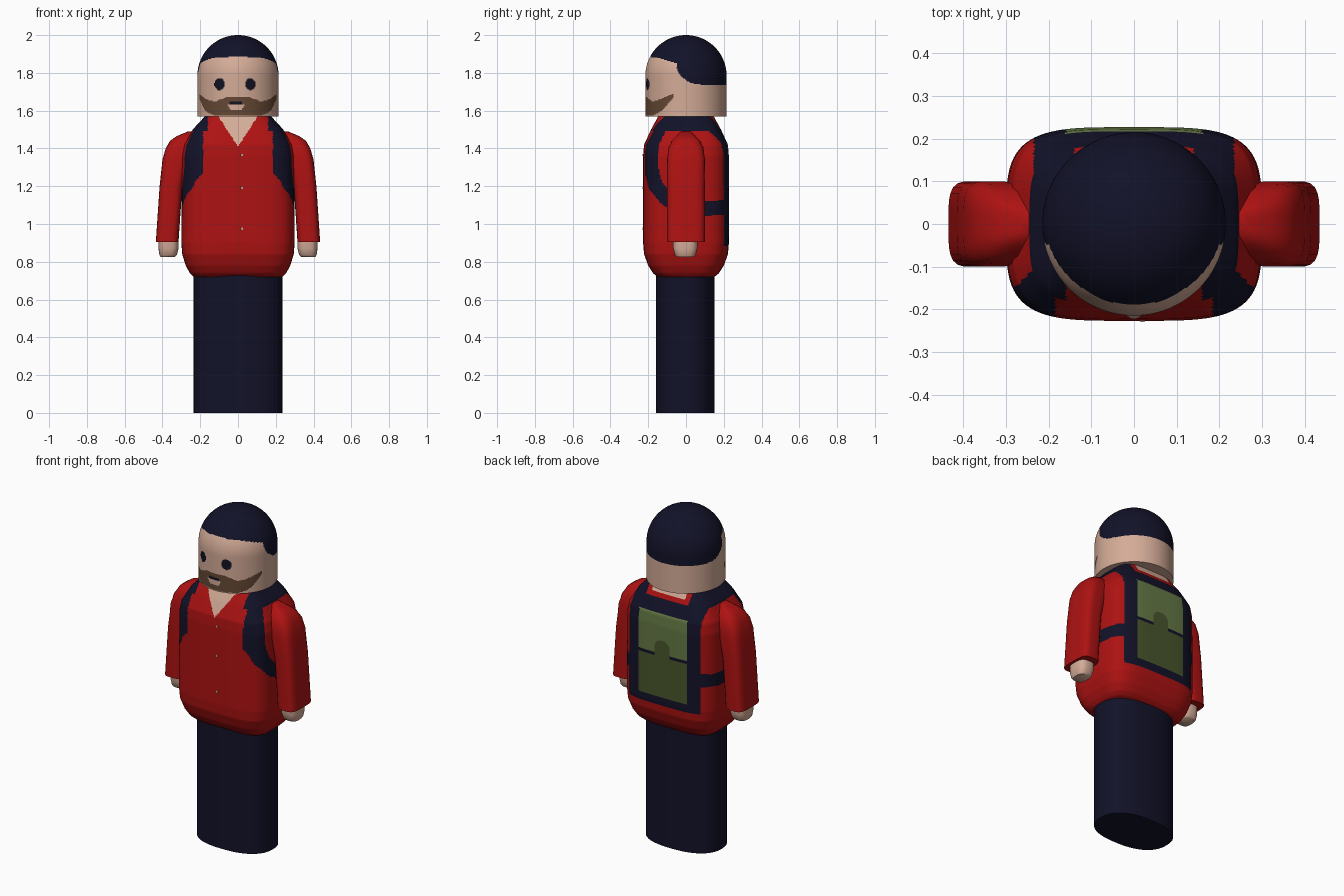
import bpy, bmesh, math
from mathutils import Vector

cube = bpy.data.objects.get("Cube")
if cube:
    bpy.data.objects.remove(cube)

COLOURS = {
    "skin": (0.66, 0.41, 0.31), "red_cloth": (0.42, 0.006, 0.006),
    "navy_cloth": (0.006, 0.006, 0.022), "beard_brown": (0.13, 0.065, 0.035),
    "dark_feature": (0.006, 0.006, 0.015), "light_green": (0.13, 0.19, 0.06),
    "dark_green": (0.065, 0.09, 0.025),
}
NAMES = list(COLOURS)
for key, rgb in COLOURS.items():
    mat = bpy.data.materials.new(key)
    mat.use_nodes = True
    mat.diffuse_color = (*rgb, 1)
    mat.node_tree.nodes["Principled BSDF"].inputs["Base Color"].default_value = (*rgb, 1)


def interp(table, x):
    """Piecewise linear lookup; each row is a key followed by its values."""
    if x <= table[0][0]:
        return table[0][1:]
    for a, b in zip(table, table[1:]):
        if x <= b[0]:
            t = (x - a[0]) / (b[0] - a[0])
            return [u + (v - u) * t for u, v in zip(a[1:], b[1:])]
    return table[-1][1:]


def refine(rows, count):
    """Resample a profile into evenly spaced rings."""
    low, high = rows[0][0], rows[-1][0]
    zs = [low + (high - low) * i / count for i in range(count + 1)]
    return [(z, *interp(rows, z)) for z in zs]


def loft(name, rings, power, segs, rule):
    """Superellipse rings (z, centre x, centre y, half x, half y), coloured by rule."""
    bm = bmesh.new()
    loops = []
    for z, cx, cy, hx, hy in rings:
        loop = []
        for i in range(segs):
            a = math.tau * i / segs
            c, s = math.cos(a), math.sin(a)
            r = (abs(c / hx) ** power + abs(s / hy) ** power) ** (-1 / power)
            loop.append(bm.verts.new((cx + r * c, cy + r * s, z)))
        loops.append(loop)
    for a, b in zip(loops, loops[1:]):
        for i in range(segs):
            j = (i + 1) % segs
            bm.faces.new((a[i], a[j], b[j], b[i]))
    bm.faces.new(loops[0][::-1])
    bm.faces.new(loops[-1])
    for f in bm.faces:
        f.material_index = NAMES.index(rule(*f.calc_center_median()))
    mesh = bpy.data.meshes.new(name)
    bm.to_mesh(mesh)
    bm.free()
    for key in NAMES:
        mesh.materials.append(bpy.data.materials[key])
    obj = bpy.data.objects.new(name, mesh)
    bpy.context.collection.objects.link(obj)
    bpy.ops.object.select_all(action="DESELECT")
    obj.select_set(True)
    bpy.context.view_layer.objects.active = obj
    bpy.ops.object.shade_smooth_by_angle(angle=math.radians(45))
    return obj


def plain(key):
    return lambda x, y, z: key


# Head: hair, beard, eyes and mouth are regions of one dome
HAIRLINE = [(-0.215, 1.89), (-0.15, 1.88), (-0.05, 1.85), (-0.045, 1.81),
            (-0.02, 1.775), (0.03, 1.745), (0.1, 1.735)]
BEARD = [(0, 1.67, 1.575), (0.25, 1.675, 1.575), (0.6, 1.647, 1.575),
         (0.8, 1.655, 1.585), (1.0, 1.67, 1.61), (1.26, 1.69, 1.67)]


def head_rule(x, y, z):
    if z > interp(HAIRLINE, y)[0]:
        return "navy_cloth"
    if y < 0:
        for ex in (-0.098, 0.066):
            if ((x - ex) / 0.027) ** 2 + ((z - 1.74) / 0.032) ** 2 < 1:
                return "dark_feature"
        mx = abs(x + 0.01)
        if mx < 0.035 and 1.632 < z < 1.648:
            return "dark_feature"
        if mx < 0.045 - (1.632 - z) * 0.6 and 1.605 < z <= 1.632:
            return "skin"
        angle = math.atan2(abs(x), -y)
        top, bottom = interp(BEARD, angle)
        if angle < 1.26 and bottom < z < top:
            return "beard_brown"
    return "skin"


R, DOME_Z = 0.215, 1.785
head_rings = refine([(1.57, 0, 0, R, R), (DOME_Z, 0, 0, R, R)], 44)
for i in range(1, 60):
    a = math.pi / 2 * i / 60
    head_rings.append((DOME_Z + R * math.sin(a), 0, 0, R * math.cos(a), R * math.cos(a)))
loft("head", head_rings, 2, 240, head_rule)

# Torso: shirt, neckline, straps and pack are regions of one body
STRAP = [Vector(p) for p in ((-0.13, 1.53), (-0.185, 1.42), (-0.187, 1.3), (-0.16, 1.2),
                             (-0.1, 1.13), (0, 1.085), (0.1, 1.08), (0.22, 1.09))]


def strap_distance(y, z):
    p, best = Vector((y, z)), 9
    for a, b in zip(STRAP, STRAP[1:]):
        d = b - a
        t = max(0, min(1, (p - a).dot(d) / d.length_squared))
        best = min(best, (a + d * t - p).length)
    return best


def pack_rule(ax, z):
    if ax < 0.16 and 0.93 < z < 1.43:
        tab = ax < 0.05 and z < 1.225 + math.sqrt(max(0, 0.0025 - ax * ax))
        if z < 1.175 or tab:
            return "dark_green"
        return "light_green" if z > 1.192 else "navy_cloth"
    return "navy_cloth"


def torso_rule(x, y, z):
    ax = abs(x)
    if y < 0 and z > 1.41 and ax < 0.65 * (z - 1.41):
        return "skin"
    if y > 0.1 and z > 1.505 and ax < 0.14:
        return "skin" if ax < 0.11 and z > 1.525 else "red_cloth"
    if y > 0.1 and ax < 0.235 and z > 0.885:
        return pack_rule(ax, z)
    if z > 1.49 and ax > 0.16:
        return "navy_cloth"
    if ax > 0.185 and strap_distance(y, z) < 0.038:
        return "navy_cloth"
    return "red_cloth"


torso_rows = [(0.72, 0, 0, 0.235, 0.15), (0.74, 0, 0, 0.255, 0.175), (0.78, 0, 0, 0.277, 0.2),
              (0.84, 0, 0, 0.295, 0.222), (0.9, 0, 0, 0.3, 0.227), (1.36, 0, 0, 0.297, 0.227),
              (1.42, 0, 0, 0.285, 0.222), (1.5, 0, 0, 0.24, 0.185), (1.57, 0, 0, 0.175, 0.147)]
loft("torso", refine(torso_rows, 140), 4, 260, torso_rule)

# Shirt buttons
for z in (1.365, 1.19, 0.975):
    loft("shirt_button", [(z - 0.006, 0.02, -0.226, 0.006, 0.004),
                          (z + 0.006, 0.02, -0.226, 0.006, 0.004)], 4, 12, plain("skin"))

# Trousers
loft("trousers", [(0, 0, -0.004, 0.235, 0.155), (0.76, 0, -0.004, 0.235, 0.155)],
     2.4, 48, plain("navy_cloth"))

# Sleeves and hands on both sides
for label, s in (("left", 1), ("right", -1)):
    sleeve = [(0.905, 0.375, 0.06, 0.1), (1.2, 0.355, 0.06, 0.1), (1.34, 0.33, 0.07, 0.1),
              (1.4, 0.305, 0.078, 0.093), (1.44, 0.275, 0.085, 0.075), (1.465, 0.25, 0.075, 0.05),
              (1.49, 0.225, 0.04, 0.025)]
    hand = [(0.825, 0.372, 0.038, 0.045), (0.835, 0.37, 0.046, 0.055), (0.87, 0.368, 0.053, 0.064),
            (0.92, 0.367, 0.053, 0.066)]
    loft(label + "_sleeve", [(z, s * cx, 0, hx, hy) for z, cx, hx, hy in sleeve],
         4, 48, plain("red_cloth"))
    loft(label + "_hand", [(z, s * cx, -0.004, hx, hy) for z, cx, hx, hy in hand],
         3, 32, plain("skin"))
